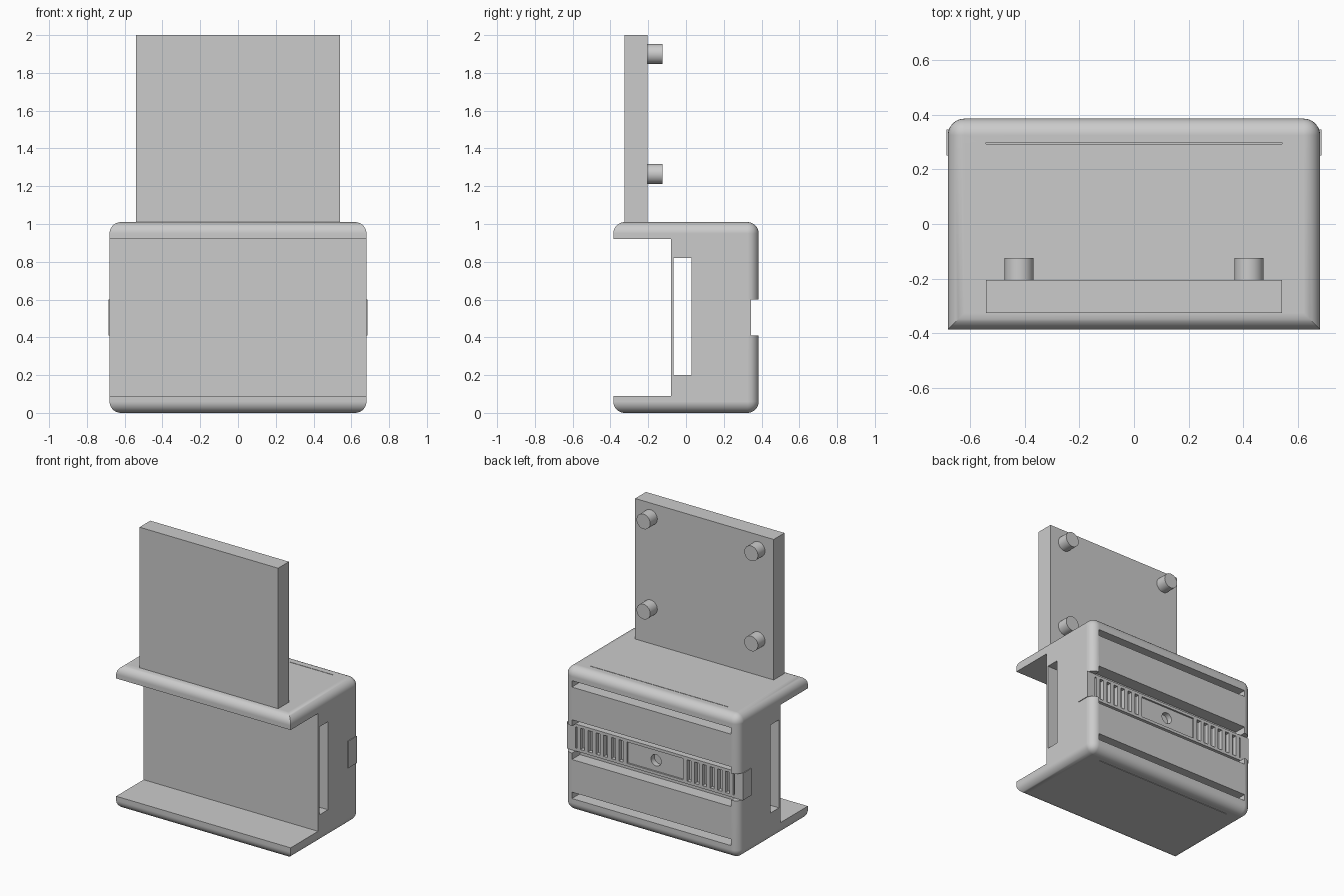
import bpy, bmesh, math
from mathutils import Matrix, Vector

if "Cube" in bpy.data.objects:
    bpy.data.objects.remove(bpy.data.objects["Cube"], do_unlink=True)

grey = bpy.data.materials.new("light_grey")
grey.use_nodes = True
grey.diffuse_color = (0.6, 0.6, 0.6, 1)
grey.node_tree.nodes["Principled BSDF"].inputs["Base Color"].default_value = (0.6, 0.6, 0.6, 1)


def add_box(bm, x, y, z):
    """Box from (min, max) ranges."""
    spans = (x, y, z)
    mid = Vector([(a + b) / 2 for a, b in spans])
    size = [b - a for a, b in spans]
    bmesh.ops.create_cube(bm, size=1, matrix=Matrix.Translation(mid) @ Matrix.Diagonal((*size, 1)))


def add_cylinder(bm, centre, radius, depth):
    """Cylinder lying along y."""
    turn = Matrix.Rotation(math.pi / 2, 4, 'X')
    bmesh.ops.create_cone(bm, cap_ends=True, segments=32, radius1=radius, radius2=radius,
                          depth=depth, matrix=Matrix.Translation(centre) @ turn)


def finish(name, bm):
    mesh = bpy.data.meshes.new(name)
    bm.to_mesh(mesh)
    bm.free()
    mesh.materials.append(grey)
    obj = bpy.data.objects.new(name, mesh)
    bpy.context.collection.objects.link(obj)
    return obj


def activate(obj):
    bpy.ops.object.select_all(action='DESELECT')
    obj.select_set(True)
    bpy.context.view_layer.objects.active = obj


def cut(obj, bm):
    """Subtract a cutter mesh and discard it."""
    cutter = finish("cutter", bm)
    cutter.hide_render = True
    mod = obj.modifiers.new("cut", 'BOOLEAN')
    mod.operation, mod.solver, mod.object = 'DIFFERENCE', 'EXACT', cutter
    activate(obj)
    bpy.ops.object.modifier_apply(modifier=mod.name)
    bpy.data.objects.remove(cutter, do_unlink=True)


def cut_box(obj, x, y, z):
    bm = bmesh.new()
    add_box(bm, x, y, z)
    cut(obj, bm)


def smooth(obj):
    activate(obj)
    bpy.ops.object.shade_smooth_by_angle(angle=math.radians(30))
    obj.modifiers.new("flat_faces", 'WEIGHTED_NORMAL').keep_sharp = True


# Housing: rounded everywhere except the two upright front edges
W, H, FRONT, BACK = 0.68, 1.01, -0.385, 0.385
bm = bmesh.new()
add_box(bm, (-W, W), (FRONT, BACK), (0, H))
rounded = [e for e in bm.edges
           if not (all(v.co.y < 0 for v in e.verts)
                   and abs(e.verts[0].co.z - e.verts[1].co.z) > 0.5)]
bmesh.ops.bevel(bm, geom=rounded, offset=0.06, segments=8, profile=0.5, affect='EDGES')
housing = finish("housing", bm)

# Front opening between the lips, and the window through both sides
cut_box(housing, (-1, 1), (-1, -0.08), (0.09, 0.92))
cut_box(housing, (-1, 1), (-0.065, 0.03), (0.20, 0.82))

# Back: narrow upper and lower slots, deep rail recess, open-ended rail groove
SLOT = 0.295
for z in ((0.09, 0.135), (0.365, 0.645), (0.875, 0.92)):
    cut_box(housing, (-0.62, 0.62), (SLOT, 1), z)
cut_box(housing, (-1, 1), (0.345, 1), (0.41, 0.60))

# Hairline slits on top and bottom
for z in (0, H):
    cut_box(housing, (-0.54, 0.54), (SLOT - 0.002, SLOT + 0.002), (z - 0.01, z + 0.01))
smooth(housing)

# Rail across the back with slats, centre panel and screw hole
bm = bmesh.new()
add_box(bm, (-0.685, 0.685), (0.25, 0.345), (0.41, 0.60))
rail = finish("back_rail", bm)
bm = bmesh.new()
for side in (-1, 1):
    for i in range(7):
        x = side * (0.265 + 0.06 * i)
        add_box(bm, (x - 0.016, x + 0.016), (0.315, 0.4), (0.43, 0.58))
add_box(bm, (-0.22, 0.22), (0.333, 0.4), (0.43, 0.58))
cut(rail, bm)
bm = bmesh.new()
add_cylinder(bm, (0, 0.34, 0.505), 0.04, 0.1)
cut(rail, bm)
smooth(rail)

# Upright plate
bm = bmesh.new()
add_box(bm, (-0.54, 0.54), (-0.325, -0.205), (H - 0.005, 2))
finish("upright_plate", bm)

# Four pegs on the back of the plate
for side, label in ((-1, "right"), (1, "left")):
    for z, level in ((1.265, "lower"), (1.90, "upper")):
        bm = bmesh.new()
        add_cylinder(bm, (side * 0.42, -0.17, z), 0.053, 0.09)
        smooth(finish(f"{level}_{label}_peg", bm))
